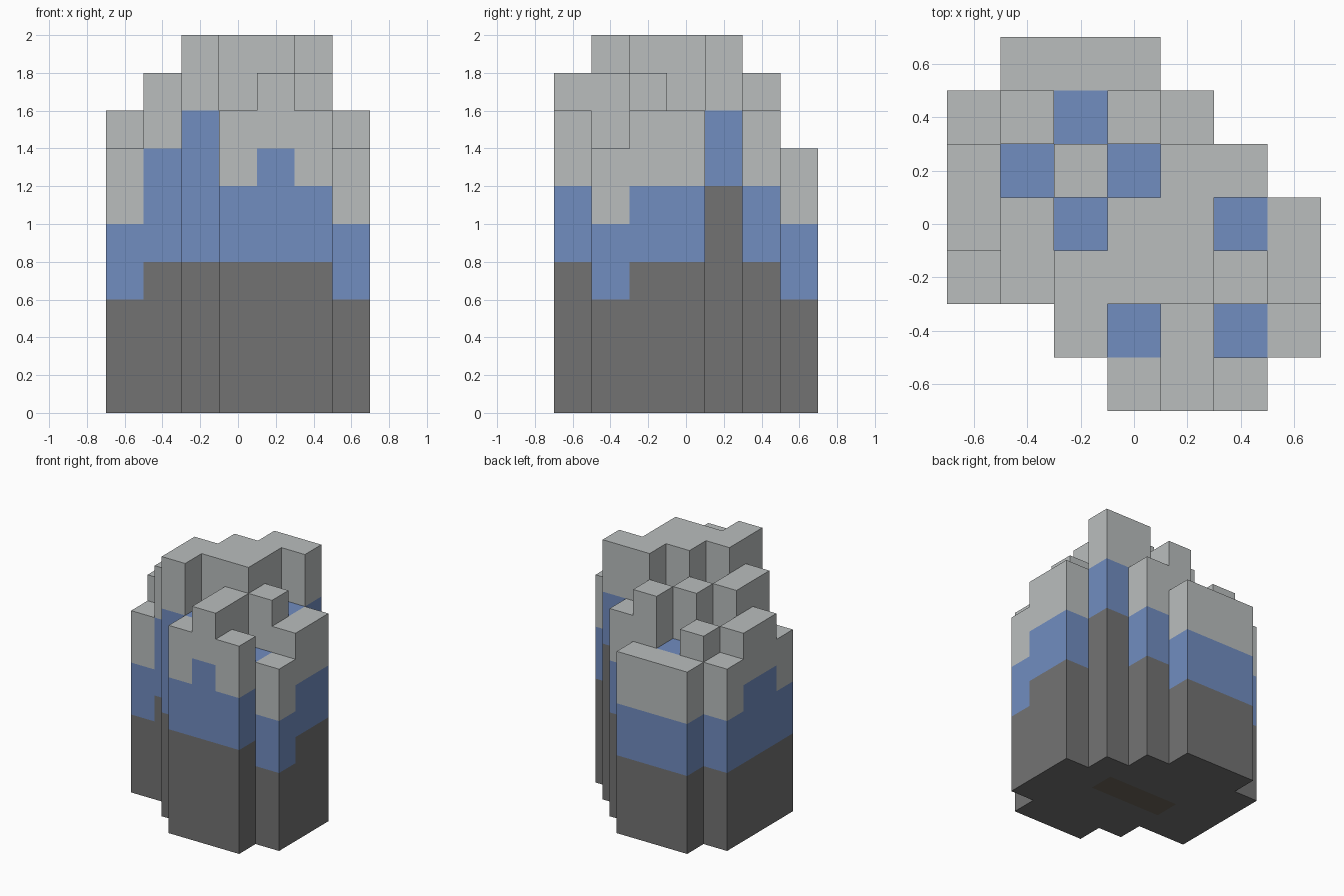
import bpy
import bmesh
from mathutils import Vector

default = bpy.data.objects.get("Cube")
if default:
    bpy.data.objects.remove(default, do_unlink=True)

CELL = 0.2

# Column heights in cells, one string per row from front to back (A = ten)
HEIGHTS = ["...898.",
           "..A8977",
           "79AAA98",
           "898AA88",
           "8798AA.",
           "78798..",
           ".777..."]
# Low columns that end in the blue band (x, y)
BARE = {(3, 1), (5, 1), (2, 3), (5, 3), (1, 4), (3, 4), (2, 5)}
# Columns whose blue band reaches further down
DEEP = {(1, 2): 4, (2, 1): 4, (4, 0): 4, (0, 3): 3, (0, 4): 3}
# Footing patch in the underside
PATCH = {(2, 3), (3, 3), (4, 3)}


def make_material(name, color):
    mat = bpy.data.materials.new(name)
    mat.use_nodes = True
    rgba = (*color, 1.0)
    mat.diffuse_color = rgba
    mat.node_tree.nodes["Principled BSDF"].inputs["Base Color"].default_value = rgba
    return mat


dark = make_material("dark_grey", (0.171, 0.171, 0.171))
blue = make_material("dusty_blue", (0.165, 0.266, 0.527))
pale = make_material("pale_grey", (0.491, 0.515, 0.515))
brown = make_material("dark_olive", (0.153, 0.133, 0.102))

columns = {(x, y): int(c, 16)
           for y, row in enumerate(HEIGHTS)
           for x, c in enumerate(row) if c != "."}


def band(x, y, z):
    """Colour band of one cell: base, middle or cap."""
    h = columns[x, y]
    cap = h if (x, y) in BARE else h - 2
    base = DEEP.get((x, y), cap - 2)
    return "base" if z < base else "middle" if z < cap else "cap"


def solid(x, y, z):
    return 0 <= z < columns.get((x, y), 0)


DIRECTIONS = [Vector(d) for d in ((1, 0, 0), (-1, 0, 0), (0, 1, 0),
                                  (0, -1, 0), (0, 0, 1), (0, 0, -1))]


def add_quad(bm, center, normal):
    """One outward-facing square on the side of a cell."""
    u = Vector((normal.y, normal.z, normal.x))
    v = normal.cross(u)
    mid = center + normal / 2
    corners = (-u - v, u - v, u + v, v - u)
    return bm.faces.new([bm.verts.new((mid + c / 2) * CELL) for c in corners])


def build_band(name, key, materials):
    """Outer skin of all cells in one band, flat areas merged."""
    bm = bmesh.new()
    for (x, y), height in columns.items():
        for z in range(height):
            if band(x, y, z) != key:
                continue
            for n in DIRECTIONS:
                if solid(x + int(n.x), y + int(n.y), z + int(n.z)):
                    continue
                face = add_quad(bm, Vector((x - 3, y - 3, z + 0.5)), n)
                if n.z < 0 and z == 0 and (x, y) in PATCH:
                    face.material_index = 1
    bmesh.ops.remove_doubles(bm, verts=bm.verts, dist=0.001)
    bmesh.ops.dissolve_limit(bm, angle_limit=0.01, verts=bm.verts,
                             edges=bm.edges, delimit={'MATERIAL'})
    mesh = bpy.data.meshes.new(name)
    bm.to_mesh(mesh)
    bm.free()
    for mat in materials:
        mesh.materials.append(mat)
    obj = bpy.data.objects.new(name, mesh)
    bpy.context.collection.objects.link(obj)
    return obj


# Dark column base, blue middle band, pale caps
build_band("column_base", "base", [dark, brown])
build_band("column_middle", "middle", [blue])
build_band("column_caps", "cap", [pale])
